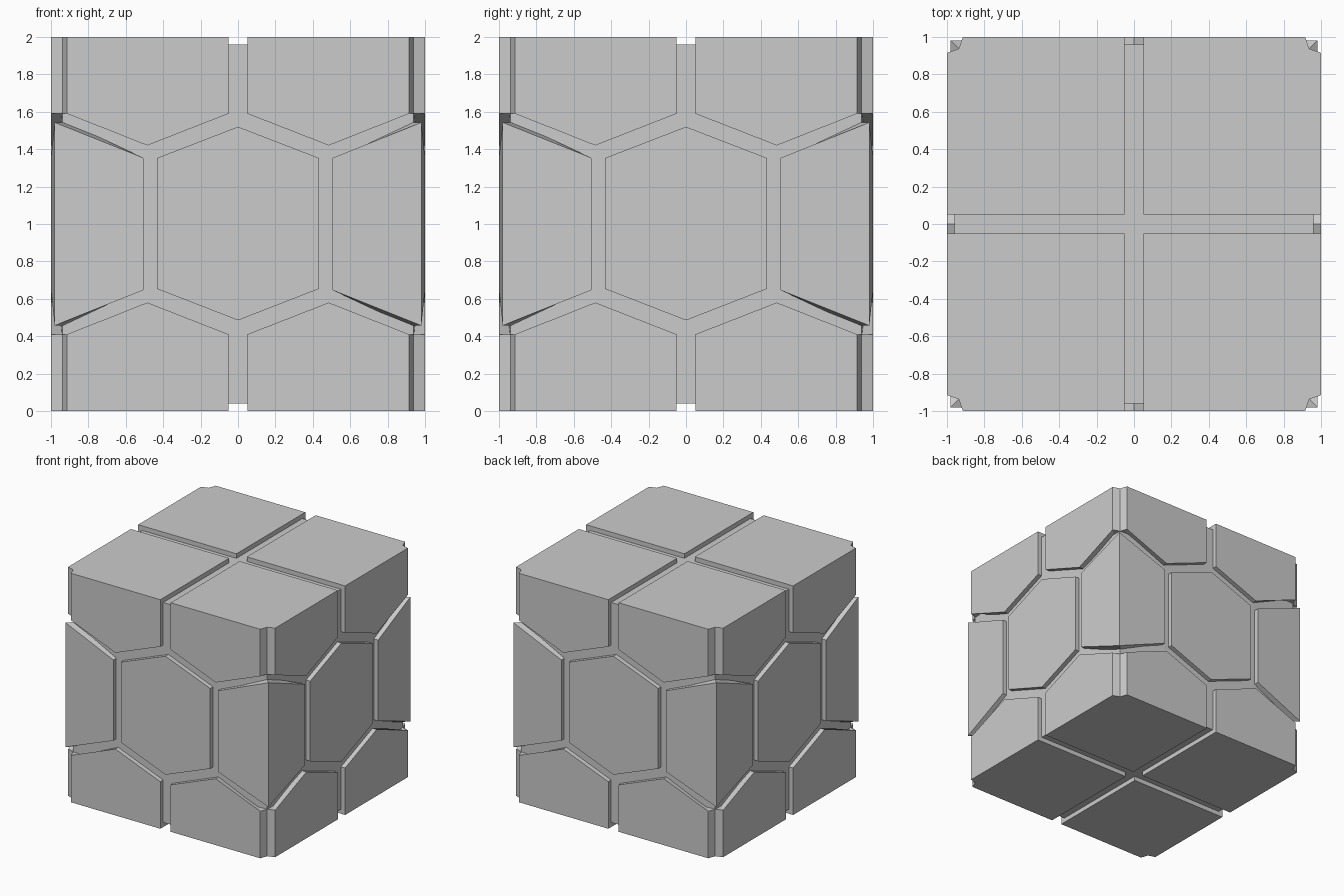
import bpy, bmesh
from mathutils import Matrix, Vector

if "Cube" in bpy.data.objects:
    bpy.data.objects.remove(bpy.data.objects["Cube"])


def sink(p, d=0.07):
    # Push a rim point into the block along each face it lies on
    return tuple(c - d * (1 if c > 0 else -1) if abs(c) > 0.9 else c for c in p)


def panel(name, faces, loop, xform):
    # Raised panel: outer faces plus a skirt going down into the core
    bm = bmesh.new()
    polys = list(faces)
    for i, p in enumerate(loop):
        q = loop[(i + 1) % len(loop)]
        polys.append([p, q, sink(q), sink(p)])
    verts = {}
    for poly in polys:
        vs = []
        for p in poly:
            if p not in verts:
                verts[p] = bm.verts.new(p)
            vs.append(verts[p])
        bm.faces.new(vs)
    bmesh.ops.transform(bm, matrix=xform, verts=bm.verts)
    finish(name, bm)


def finish(name, bm):
    bmesh.ops.translate(bm, verts=bm.verts, vec=(0, 0, 1))
    bmesh.ops.recalc_face_normals(bm, faces=bm.faces)
    me = bpy.data.meshes.new(name)
    bm.to_mesh(me)
    bm.free()
    bpy.context.collection.objects.link(bpy.data.objects.new(name, me))


# Recessed core: floor of all grooves
half = [(0.937, -0.937), (0.96, -0.48), (0.96, 0.48)]
ring = []
for k in range(4):
    for x, y in half:
        for _ in range(k):
            x, y = -y, x
        ring.append((x, y))
bm = bmesh.new()
base = bm.faces.new([bm.verts.new((x, y, -0.96)) for x, y in ring])
top = bmesh.ops.extrude_face_region(bm, geom=[base], use_keep_orig=True)
bmesh.ops.translate(bm, vec=(0, 0, 1.92),
                    verts=[g for g in top["geom"] if isinstance(g, bmesh.types.BMVert)])
finish("groove_core", bm)

# Eight corner blocks, mirrored from one octant
G, Z = 0.05, 0.59
a, b, c, d, e, f = (G, G, 1), (G, 1, 1), (0.915, 1, 1), (0.937, 0.937, 1), (1, 0.915, 1), (1, G, 1)
b2, c2, d2, e2, f2 = [(p[0], p[1], Z) for p in (b, c, d, e, f)]
m, n = (0.485, 1, 0.42), (1, 0.485, 0.42)
block_faces = [[a, b, c, d, e, f], [b, b2, m, c2, c], [c, c2, d2, d],
               [d, d2, e2, e], [e, e2, n, f2, f]]
block_loop = [a, b, b2, m, c2, d2, e2, n, f2, f]
for sx in (-1, 1):
    for sy in (-1, 1):
        for sz in (-1, 1):
            panel("corner_block", block_faces, block_loop,
                  Matrix.Diagonal(Vector((sx, sy, sz, 1))))

# Four hexagon panels on the side faces and four folded over the upright edges
hexagon = [(0, -1, 0.52), (0.432, -1, 0.353), (0.432, -1, -0.347),
           (0, -1, -0.515), (-0.432, -1, -0.347), (-0.432, -1, 0.353)]
p, q, r = (0.505, 1, 0.353), (0.98, 0.98, 0.543), (1, 0.505, 0.353)
p2, q2, r2 = [(v[0], v[1], -v[2]) for v in (p, q, r)]
for k in range(4):
    turn = Matrix.Rotation(k * 1.5707963, 4, 'Z')
    panel("side_hexagon", [hexagon], hexagon, turn)
    panel("folded_hexagon", [[p, q, q2, p2], [q, r, r2, q2]],
          [p, q, r, r2, q2, p2], turn)
